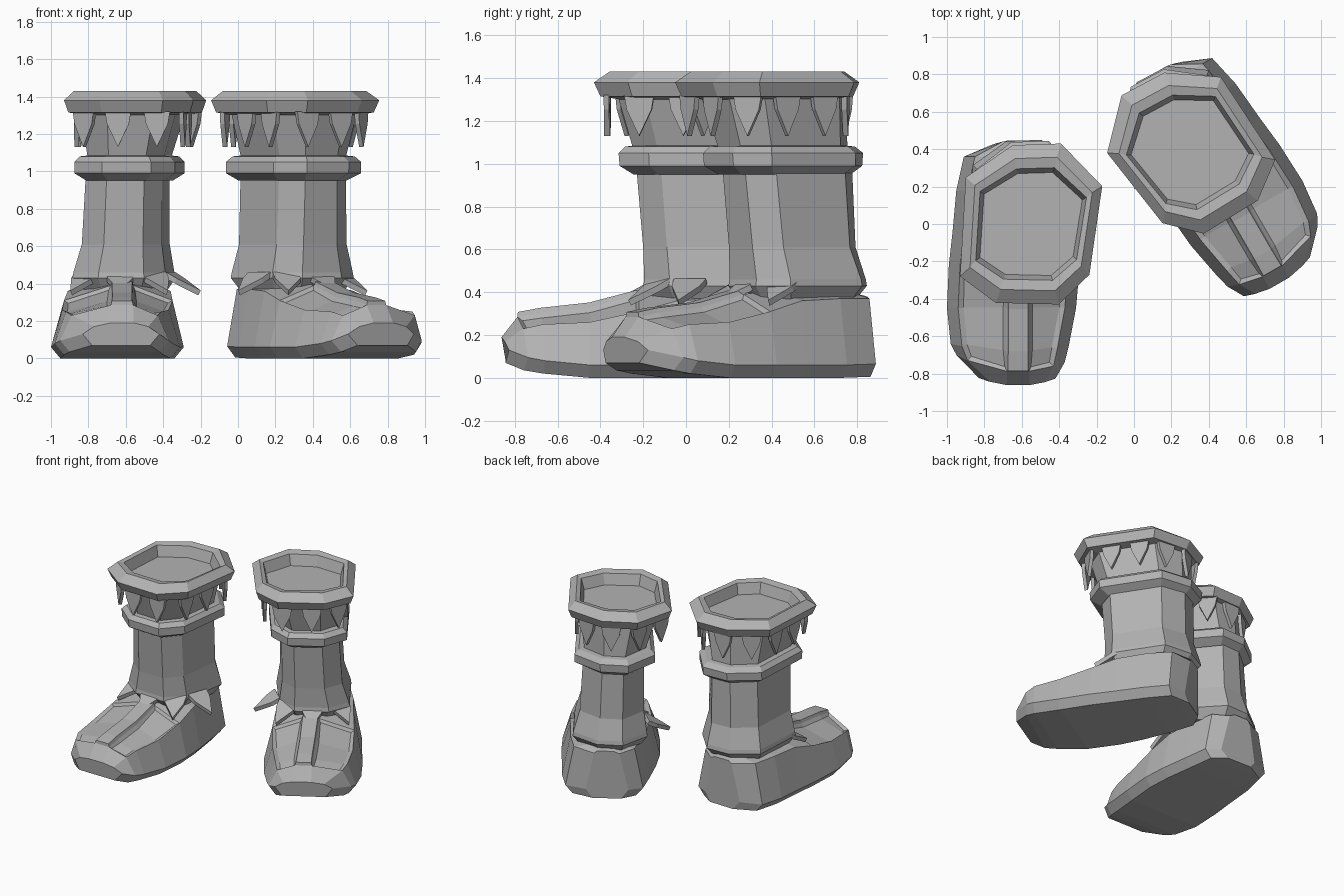
import bpy, bmesh, math
from mathutils import Matrix, Vector

cube = bpy.data.objects.get("Cube")
if cube:
    bpy.data.objects.remove(cube, do_unlink=True)

grey = bpy.data.materials.new("worn grey")
grey.use_nodes = True
GREY = (0.45, 0.45, 0.45, 1)
grey.diffuse_color = GREY
grey.node_tree.nodes["Principled BSDF"].inputs["Base Color"].default_value = GREY

# The left boot is the right boot mirrored, turned outwards and set back
TO_LEFT = (Matrix.Translation((-0.19, 0.12, 0)) @ Matrix.Rotation(math.radians(30), 4, 'Z')
           @ Matrix.Diagonal((-1, 1, 1, 1)))
# Uneven eight-sided outline shared by shaft, band and cuff
OUTLINE = [(-1, -.65), (-.5, -.98), (.39, -1), (.82, -.63),
           (1, .47), (.42, 1), (-.26, .98), (-.92, .58)]


def finish(bm, name):
    """Make the right part and its mirrored left partner."""
    bmesh.ops.recalc_face_normals(bm, faces=bm.faces)
    for side in ("right", "left"):
        if side == "left":
            bm.transform(TO_LEFT)
            bmesh.ops.reverse_faces(bm, faces=bm.faces)
        mesh = bpy.data.meshes.new(f"{side}_{name}")
        bm.to_mesh(mesh)
        mesh.materials.append(grey)
        bpy.context.collection.objects.link(bpy.data.objects.new(mesh.name, mesh))
    bm.free()


def loft(bm, rings):
    """Skin a closed tube through rings of points; return faces per span."""
    loops = [[bm.verts.new(p) for p in r] for r in rings]
    n = len(loops[0])
    spans = [[bm.faces.new((a[i], a[(i + 1) % n], b[(i + 1) % n], b[i])) for i in range(n)]
             for a, b in zip(loops, loops[1:])]
    bm.faces.new(loops[0][::-1])
    bm.faces.new(loops[-1])
    return spans


def ring(z, cx, cy, hx, hy):
    return [(cx + hx * u, cy + hy * v, z) for u, v in OUTLINE]


def tube(name, levels):
    bm = bmesh.new()
    loft(bm, [ring(*level) for level in levels])
    finish(bm, name)


# Shaft with flared ankle hem
tube("shaft", [(.36, -.61, .12, .23, .27), (.43, -.61, .125, .275, .325),
               (.46, -.61, .125, .27, .32), (.61, -.60, .10, .235, .30),
               (.96, -.59, .08, .225, .31), (1.08, -.58, .06, .225, .31),
               (1.32, -.56, .02, .28, .34)])

# Band around the upper shaft
tube("shaft_band", [(.95, -.58, .07, .23, .315), (.99, -.58, .065, .295, .375),
                    (1.05, -.58, .065, .295, .38), (1.08, -.58, .06, .265, .345),
                    (1.085, -.58, .06, .22, .30)])

# Cuff with sunken opening
tube("cuff", [(z, -.55, 0, .38 * s, .43 * t) for z, s, t in
              [(1.30, .72, .72), (1.315, .94, .93), (1.38, 1, 1),
               (1.43, .86, .83), (1.42, .78, .70), (1.34, .72, .64)]])

# Foot: cross-sections from toe to heel (y, outer, inner, sole, shoulder, crown, bow)
SECTIONS = [(-.865, -.83, -.42, .07, .17, .19, .04), (-.79, -.95, -.37, .035, .23, .285, .07),
            (-.68, -.98, -.35, .02, .25, .305, .03), (-.45, -1.0, -.31, 0, .26, .33, 0),
            (-.22, -.99, -.29, 0, .31, .39, 0), (-.04, -.97, -.30, 0, .36, .41, 0),
            (.18, -.95, -.33, 0, .37, .41, 0), (.36, -.91, -.36, .005, .37, .40, 0),
            (.45, -.76, -.46, .01, .36, .38, -.03)]


def section(y, xl, xr, sole, shoulder, crown, bow):
    c, w = -.62, (xr - xl) / 2
    pts = [(xl + .05, sole), (xl, sole + .06), (xl + .06, shoulder), (c - .06, crown),
           (c + .06, crown), (xr - .06, shoulder), (xr, sole + .06), (xr - .05, sole)]
    return [(x, y + bow * ((x - c) / w) ** 2, z) for x, z in pts]


bm = bmesh.new()
spans = loft(bm, [section(*s) for s in SECTIONS])
bmesh.ops.recalc_face_normals(bm, faces=bm.faces)
# Sunken panels on both sides of the toe, raised strap between them
for column in (2, 4):
    bmesh.ops.inset_region(bm, faces=[spans[i][column] for i in (1, 2, 3)],
                           thickness=.025, depth=-.018)
bmesh.ops.inset_region(bm, faces=[spans[i][3] for i in (1, 2, 3)],
                       thickness=.008, depth=.022)
finish(bm, "foot")


def spike(bm, top, out, down, width, length, thick):
    """Thick pointed tooth hanging from a point."""
    out, down = Vector(out).normalized(), Vector(down).normalized()
    side = out.cross(down).normalized()
    out = down.cross(side)
    shape = [(-.5, 0), (.5, 0), (.42, .35), (0, 1), (-.42, .35)]
    flat = [Vector(top) + side * (u * width) + down * (v * length) for u, v in shape]
    loft(bm, [[p - out * thick / 2 for p in flat], [p + out * thick / 2 for p in flat]])


# Pointed fringe under the cuff, evenly spaced around the outline
bm = bmesh.new()
corners = [Vector(p) for p in ring(1.32, -.555, .005, .315, .375)]
edges = [(a, corners[(i + 1) % 8]) for i, a in enumerate(corners)]
total = sum((b - a).length for a, b in edges)
COUNT = 11
for k in range(COUNT):
    dist = (k + .3) * total / COUNT
    for a, b in edges:
        if dist <= (b - a).length:
            break
        dist -= (b - a).length
    along = (b - a).normalized()
    out = along.cross(Vector((0, 0, 1)))
    spike(bm, a + along * dist, out, (0, 0, -1), .14, .19, .025)
finish(bm, "cuff_fringe")

# Leaf-shaped scales fanning out over the instep
bm = bmesh.new()
for x, y, dx, dy in [(-.80, -.06, -.5, -.8), (-.63, -.14, 0, -1), (-.46, -.11, .45, -.85),
                     (-.37, .02, .9, -.3)]:
    spike(bm, (x, y, .45), (dx, dy, 1.6), (dx, dy, -.55), .16, .20, .03)
finish(bm, "ankle_scales")
